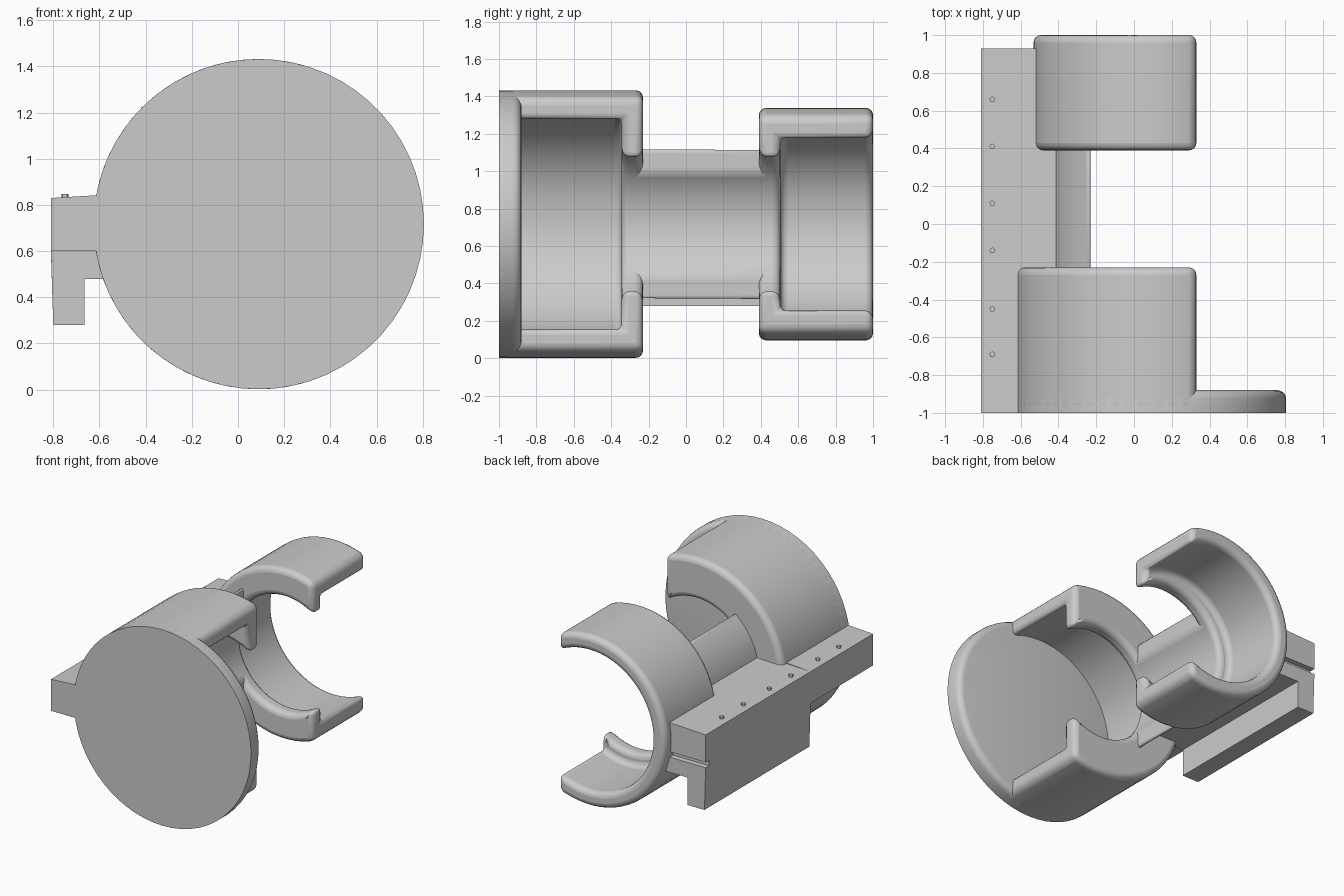
import bpy, bmesh, math
from mathutils import Matrix

if "Cube" in bpy.data.objects:
    bpy.data.objects.remove(bpy.data.objects["Cube"])

CX, CZ = 0.09, 0.717      # shared axis of the cups, running along y


def finish(bm, name, bevel=0.0):
    bmesh.ops.recalc_face_normals(bm, faces=bm.faces[:])
    mesh = bpy.data.meshes.new(name)
    bm.to_mesh(mesh)
    bm.free()
    ob = bpy.data.objects.new(name, mesh)
    bpy.context.collection.objects.link(ob)
    if bevel:
        mod = ob.modifiers.new("rounding", 'BEVEL')
        mod.width, mod.segments = bevel, 4
        mod.limit_method, mod.angle_limit = 'ANGLE', math.radians(35)
    bpy.ops.object.select_all(action='DESELECT')
    bpy.context.view_layer.objects.active = ob
    ob.select_set(True)
    bpy.ops.object.shade_smooth_by_angle(angle=math.radians(30))
    return ob


def open_ring(name, profile, cut_x, bevel, steps=44):
    """Sweep an (r, y) profile round the axis, open on the +x side at x = cut_x."""
    bm = bmesh.new()
    rings = []
    for i in range(steps + 1):
        ring = []
        for r, y in profile:
            a0 = math.acos((cut_x - CX) / r)
            a = a0 + (2 * math.pi - 2 * a0) * i / steps
            ring.append(bm.verts.new((CX + r * math.cos(a), y, CZ + r * math.sin(a))))
        rings.append(ring)
    n = len(profile)
    for a, b in zip(rings, rings[1:]):
        for j in range(n):
            k = (j + 1) % n
            bm.faces.new((a[j], a[k], b[k], b[j]))
    bm.faces.new(rings[0])
    bm.faces.new(rings[-1])
    return finish(bm, name, bevel)


def beam(name, outline, y0, y1):
    """Extrude an (x, z) outline along y."""
    bm = bmesh.new()
    face = bm.faces.new([bm.verts.new((x, y0, z)) for x, z in outline])
    ext = bmesh.ops.extrude_face_region(bm, geom=[face])
    for v in ext["geom"]:
        if isinstance(v, bmesh.types.BMVert):
            v.co.y = y1
    return finish(bm, name)


def cylinder(name, radius, depth, sides, matrix, rim=0.0):
    bm = bmesh.new()
    bmesh.ops.create_cone(bm, cap_ends=True, segments=sides, radius1=radius,
                          radius2=radius, depth=depth, matrix=matrix)
    if rim:
        back = max(v.co.y for v in bm.verts)
        edges = [e for e in bm.edges if all(v.co.y > back - 1e-4 for v in e.verts)]
        bmesh.ops.bevel(bm, geom=edges, offset=rim, segments=4, profile=0.5, affect='EDGES')
    return finish(bm, name)


# Closed front disc
cylinder("front_disc", 0.715, 0.12, 60,
         Matrix.Translation((CX, -0.94, CZ)) @ Matrix.Rotation(math.pi / 2, 4, 'X'), 0.045)

# Large front cup and smaller rear cup, each a wall with an inward flange
open_ring("front_cup", [(0.715, -0.995), (0.715, -0.23), (0.42, -0.23), (0.42, -0.345),
                        (0.603, -0.345), (0.603, -0.995)], 0.33, 0.045)
open_ring("rear_cup", [(0.622, 1.0), (0.622, 0.39), (0.42, 0.39), (0.42, 0.505),
                       (0.51, 0.505), (0.51, 1.0)], 0.33, 0.045)

# Curved neck joining the two flanges
open_ring("neck", [(0.52, -0.33), (0.52, 0.49), (0.42, 0.49), (0.42, -0.33)], -0.23, 0.04, 16)


# Mounting rail, fitted to the outside of each cup
def rail(inner_x):
    return [(-0.80, 0.28), (-0.665, 0.28), (-0.665, 0.48), (inner_x, 0.48),
            (inner_x, 0.845), (-0.81, 0.83), (-0.81, 0.6)]


beam("front_rail", [(-0.81, 0.6), (-0.56, 0.6), (-0.56, 0.845), (-0.81, 0.83)], -1.0, -0.28)
beam("middle_rail", rail(-0.40), -0.28, 0.41)
beam("rear_rail", rail(-0.47), 0.41, 0.89)

# Slotted rear end of the rail
beam("rail_end_upper", [(-0.81, 0.63), (-0.47, 0.63), (-0.47, 0.845), (-0.81, 0.83)], 0.89, 0.93)
beam("rail_end_lower", [(-0.80, 0.28), (-0.665, 0.28), (-0.665, 0.48), (-0.47, 0.48),
                        (-0.47, 0.59), (-0.81, 0.59)], 0.89, 0.93)

# Small pegs along the rail top
for i, y in enumerate((0.66, 0.41, 0.11, -0.14, -0.45, -0.69)):
    cylinder(f"rail_peg_{i + 1}", 0.016, 0.04, 5, Matrix.Translation((-0.75, y, 0.828)))
